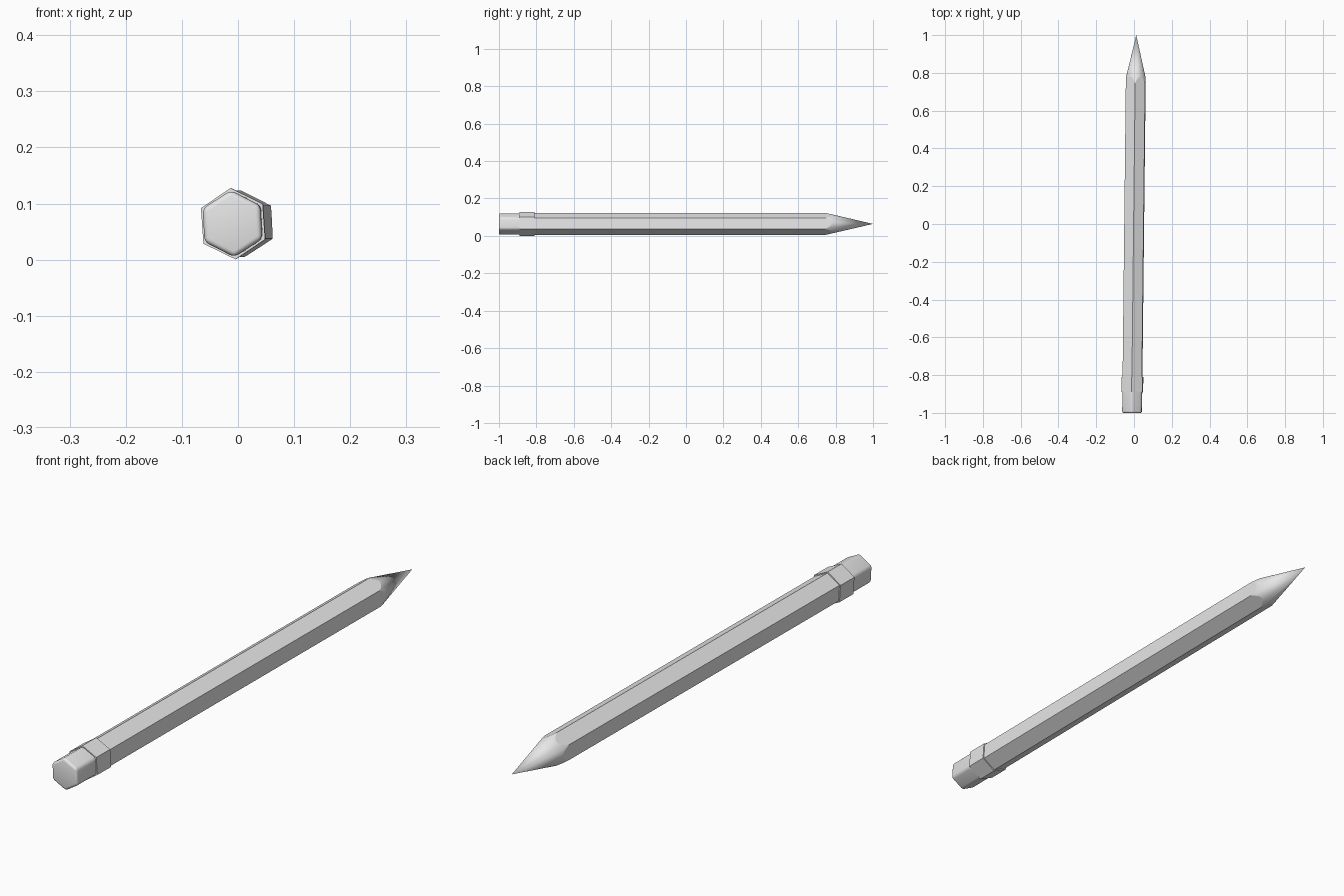
import bpy, bmesh, math

cube = bpy.data.objects.get("Cube")
if cube:
    bpy.data.objects.remove(cube, do_unlink=True)

AXIS_Z = 0.064        # height of the pencil's axis
YAW = -0.011          # slight turn of the whole pencil
TAPER = 0.232         # radius gained per unit back from the point

grey = bpy.data.materials.new("plain grey")
grey.use_nodes = True
grey.diffuse_color = (0.8, 0.8, 0.8, 1)
grey.node_tree.nodes["Principled BSDF"].inputs["Base Color"].default_value = (0.8, 0.8, 0.8, 1)


def finish(name, bm, angle):
    """Turn a bmesh into a placed, shaded object."""
    bmesh.ops.recalc_face_normals(bm, faces=bm.faces)
    mesh = bpy.data.meshes.new(name)
    bm.to_mesh(mesh)
    bm.free()
    mesh.materials.append(grey)
    obj = bpy.data.objects.new(name, mesh)
    bpy.context.collection.objects.link(obj)
    obj.location = (0.001, 0, AXIS_Z)
    obj.rotation_euler.z = YAW
    bpy.ops.object.select_all(action='DESELECT')
    obj.select_set(True)
    bpy.context.view_layer.objects.active = obj
    bpy.ops.object.shade_smooth_by_angle(angle=math.radians(angle))
    return obj


def ring(bm, radius, y, roll):
    """Hexagon around the pencil's axis with a corner at the top."""
    angles = [math.radians(90 + roll + 60 * i) for i in range(6)]
    return [bm.verts.new((radius * math.cos(a), y, radius * math.sin(a))) for a in angles]


def hex_prism(radius, y0, y1, roll):
    bm = bmesh.new()
    a, b = ring(bm, radius, y0, roll), ring(bm, radius, y1, roll)
    bm.faces.new(a)
    bm.faces.new(b)
    for i in range(6):
        j = (i + 1) % 6
        bm.faces.new((a[i], a[j], b[j], b[i]))
    return bm


# Hexagonal shaft sharpened to a cone, leaving scalloped shoulders
bm = bmesh.new()
corner, roll, steps = 0.059, math.radians(93), 48
tip = bm.verts.new((0, 1, 0))
back, shoulder = [], []
for i in range(steps):
    t = 2 * math.pi * i / steps
    off = t % (math.pi / 3) - math.pi / 6
    r = corner * math.cos(math.pi / 6) / math.cos(off)
    x, z = r * math.cos(t + roll), r * math.sin(t + roll)
    back.append(bm.verts.new((x, -0.86, z)))
    shoulder.append(bm.verts.new((x, 1 - r / TAPER, z)))
bm.faces.new(back)
for i in range(steps):
    j = (i + 1) % steps
    bm.faces.new((back[i], back[j], shoulder[j], shoulder[i]))
    bm.faces.new((shoulder[i], shoulder[j], tip))
finish("pencil_body", bm, 10)

# Slightly wider sleeve holding the eraser
finish("sleeve", hex_prism(0.0637, -0.89, -0.81, 4), 20)

# Eraser with softened corners and a rounded end
bm = hex_prism(0.0595, -1, -0.85, 3)
soft = [e for e in bm.edges if min(v.co.y for v in e.verts) < -0.99]
bmesh.ops.bevel(bm, geom=soft, offset=0.009, segments=4, profile=0.5, affect='EDGES')
finish("eraser", bm, 35)
